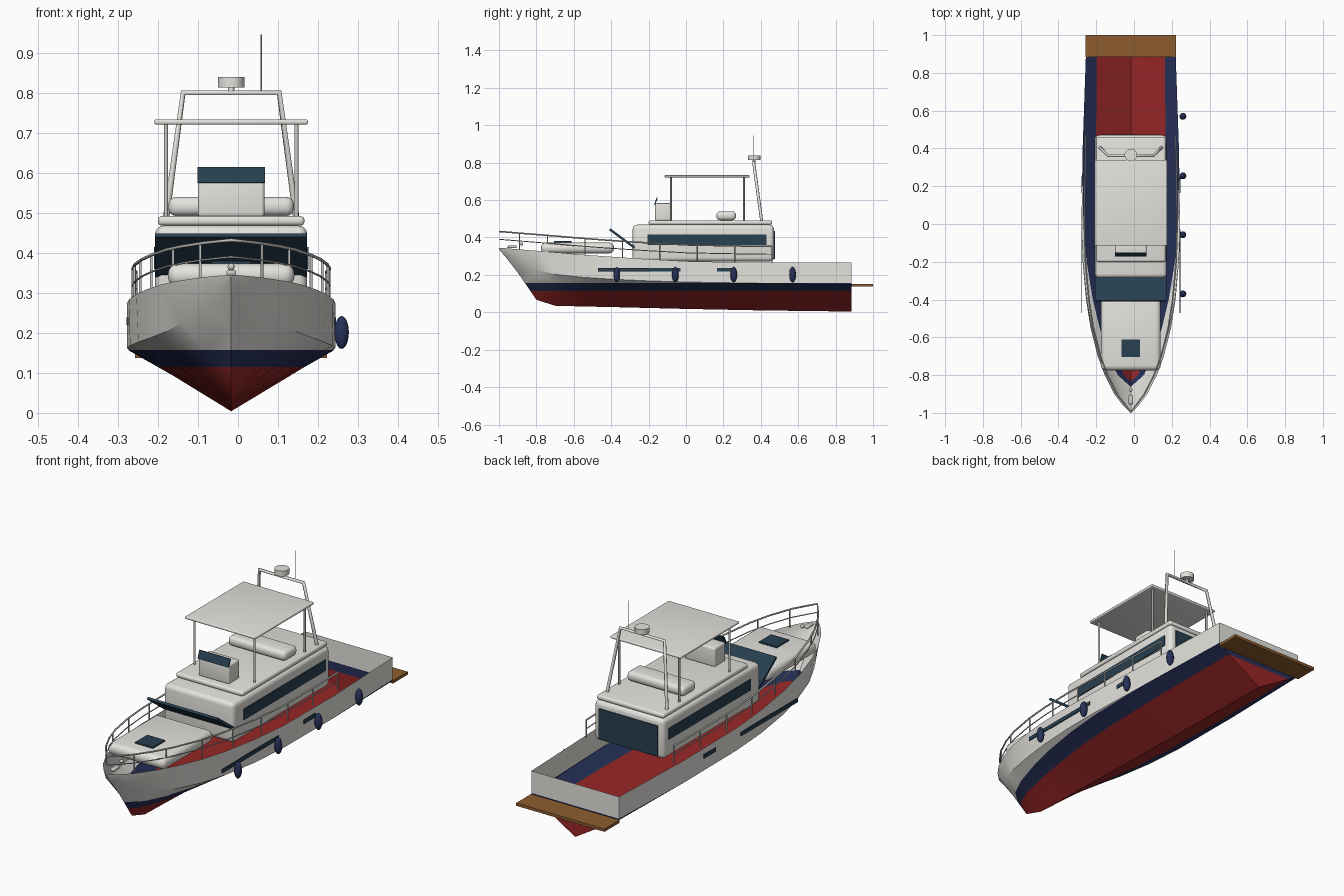
import bpy, bmesh, math
from mathutils import Vector, Matrix

if "Cube" in bpy.data.objects:
    bpy.data.objects.remove(bpy.data.objects["Cube"])

CX = -0.017  # centreline of the boat
made = []


def material(name, r, g, b):
    m = bpy.data.materials.new(name)
    m.use_nodes = True
    m.diffuse_color = (r, g, b, 1)
    bsdf = next(n for n in m.node_tree.nodes if n.type == 'BSDF_PRINCIPLED')
    bsdf.inputs["Base Color"].default_value = (r, g, b, 1)
    bsdf.inputs["Roughness"].default_value = 0.5
    return m


white = material("white", 0.78, 0.77, 0.73)
navy = material("navy", 0.02, 0.03, 0.1)
red = material("red", 0.32, 0.02, 0.02)
glass = material("dark_glass", 0.02, 0.05, 0.08)
wood = material("wood", 0.27, 0.11, 0.03)
metal = material("metal", 0.6, 0.6, 0.58)


def finish(bm, name, *mats):
    bmesh.ops.recalc_face_normals(bm, faces=bm.faces)
    mesh = bpy.data.meshes.new(name)
    bm.to_mesh(mesh)
    bm.free()
    for m in mats:
        mesh.materials.append(m)
    ob = bpy.data.objects.new(name, mesh)
    bpy.context.collection.objects.link(ob)
    made.append(ob)
    return ob


def box(name, mat, x, y, z, bevel=0.0):
    """Box from (min, max) ranges; x is measured from the centreline."""
    bm = bmesh.new()
    bmesh.ops.create_cube(bm, size=1)
    for v in bm.verts:
        for i, (lo, hi) in enumerate((x, y, z)):
            v.co[i] = lo + (hi - lo) * (v.co[i] + 0.5)
        v.co.x += CX
    if bevel:
        bmesh.ops.bevel(bm, geom=list(bm.edges), offset=bevel, segments=4,
                        profile=0.5, affect='EDGES', clamp_overlap=True)
    return finish(bm, name, mat)


def slanted_pane(name, mat, half, low, high, thick):
    """Thin pane between a low and a high (y, z) edge."""
    a, b = Vector(low), Vector(high)
    n = (b - a).orthogonal().normalized() * thick / 2
    bm = bmesh.new()
    ends = [[bm.verts.new((CX + s * half, p.x, p.y))
             for p in (a - n, b - n, b + n, a + n)] for s in (-1, 1)]
    bm.faces.new(ends[0])
    bm.faces.new(ends[1])
    for i in range(4):
        j = (i + 1) % 4
        bm.faces.new((ends[0][i], ends[0][j], ends[1][j], ends[1][i]))
    return finish(bm, name, mat)


def ball(name, mat, centre, radii):
    bm = bmesh.new()
    bmesh.ops.create_uvsphere(bm, u_segments=20, v_segments=12, radius=1,
                              matrix=Matrix.Translation(centre) @ Matrix.Diagonal((*radii, 1)))
    return finish(bm, name, mat)


def tubes(name, mat, radius, paths):
    """Round tubes along polylines, with x measured from the centreline."""
    cu = bpy.data.curves.new(name, 'CURVE')
    cu.dimensions = '3D'
    cu.bevel_depth = radius
    cu.bevel_resolution = 2
    cu.use_fill_caps = True
    for pts in paths:
        sp = cu.splines.new('POLY')
        sp.points.add(len(pts) - 1)
        for p, (x, y, z) in zip(sp.points, pts):
            p.co = (x + CX, y, z, 1)
    cu.materials.append(mat)
    ob = bpy.data.objects.new(name, cu)
    bpy.context.collection.objects.link(ob)
    return ob


# Hull stations: y, keel z, chine half width, chine z, sheer half width, sheer z
stations = [
    (0.885, 0.004, 0.238, 0.15, 0.238, 0.265),
    (0.4, 0.01, 0.254, 0.155, 0.255, 0.265),
    (0, 0.018, 0.26, 0.162, 0.261, 0.273),
    (-0.2, 0.023, 0.253, 0.168, 0.255, 0.284),
    (-0.4, 0.028, 0.232, 0.177, 0.237, 0.297),
    (-0.55, 0.031, 0.204, 0.187, 0.213, 0.308),
    (-0.7, 0.035, 0.163, 0.203, 0.175, 0.321),
    (-0.8, 0.067, 0.122, 0.226, 0.138, 0.329),
    (-0.9, 0.213, 0.072, 0.272, 0.087, 0.337),
    (-0.96, 0.29, 0.032, 0.312, 0.042, 0.342),
    (-1, 0.337, 0.001, 0.341, 0.002, 0.345),
]

# Open hull shell, cut along the paint lines
bm = bmesh.new()
rows = []
for y, kz, cw, cz, sw, sz in stations:
    section = [(-sw, sz), (-cw, cz), (0, kz), (cw, cz), (sw, sz)]
    rows.append([bm.verts.new((CX + x, y, z)) for x, z in section])
for a, b in zip(rows, rows[1:]):
    for i in range(4):
        bm.faces.new((a[i], a[i + 1], b[i + 1], b[i]))
bm.faces.new(rows[0])
PAINT = (0.115, 0.157)
for level in PAINT:
    bmesh.ops.bisect_plane(bm, geom=bm.verts[:] + bm.edges[:] + bm.faces[:],
                           plane_co=(0, 0, level), plane_no=(0, 0, 1), dist=1e-5)
for f in bm.faces:
    zc = f.calc_center_median().z
    f.material_index = sum(zc > level for level in PAINT)
finish(bm, "hull", red, navy, white)


def sheer(y):
    """Half width and height of the hull's top edge at y."""
    for a, b in zip(stations, stations[1:]):
        if b[0] <= y <= a[0]:
            t = (y - a[0]) / (b[0] - a[0])
            return a[4] + t * (b[4] - a[4]), a[5] + t * (b[5] - a[5])


def rail_point(side, y, lift):
    w, z = sheer(y)
    return (side * max(w - 0.015, 0), y, z + lift)


# Guard rails running around the bow, with stanchions
rail_ys = [0.46, 0.25, 0] + [s[0] for s in stations[3:-1]]
post_ys = [0.46 - 0.2 * i for i in range(7)] + [-0.89]
for name, lift, r in (("top_rail", 0.087, 0.004), ("middle_rail", 0.045, 0.0025)):
    port = [rail_point(1, y, lift) for y in rail_ys]
    starboard = [rail_point(-1, y, lift) for y in reversed(rail_ys)]
    tubes(name, metal, r, [port + [rail_point(1, -0.995, lift)] + starboard])
tubes("rail_stanchions", metal, 0.0035,
      [[rail_point(s, y, 0), rail_point(s, y, 0.087)] for s in (-1, 1) for y in post_ys])

# Swim platform
box("swim_platform", wood, (-0.24, 0.24), (0.885, 1), (0.137, 0.151))

# Cabin, roof deck and foredeck trunk
box("cabin", white, (-0.19, 0.19), (-0.285, 0.47), (0.272, 0.468), 0.022)
box("roof_deck", white, (-0.183, 0.183), (-0.2, 0.46), (0.468, 0.492), 0.01)
box("foredeck_trunk", white, (-0.158, 0.158), (-0.775, -0.385), (0.315, 0.373), 0.026)
box("foredeck_hatch", glass, (-0.048, 0.048), (-0.705, -0.612), (0.371, 0.38))

# Windows
slanted_pane("windscreen", glass, 0.19, (-0.275, 0.345), (-0.408, 0.444), 0.012)
box("rear_door", glass, (-0.16, 0.16), (0.468, 0.475), (0.285, 0.435))
for side, label in ((1, "left"), (-1, "right")):
    def outboard(x):
        return tuple(sorted((side * x, side * (x + 0.005))))
    box(label + "_cabin_window", glass, outboard(0.188), (-0.205, 0.43), (0.36, 0.415))
    for part, span in (("fore", (-0.47, -0.03)), ("aft", (0.165, 0.255))):
        box(f"{label}_{part}_hull_window", glass, outboard(0.257), span, (0.219, 0.238))

# Flybridge console and bench
box("helm_console", white, (-0.083, 0.083), (-0.165, -0.08), (0.49, 0.583), 0.008)
slanted_pane("console_screen", glass, 0.084, (-0.168, 0.575), (-0.153, 0.613), 0.006)
box("flybridge_bench", white, (-0.157, 0.157), (0.163, 0.267), (0.492, 0.54), 0.02)

# Canopy on four posts
box("canopy", white, (-0.192, 0.192), (-0.115, 0.34), (0.721, 0.733), 0.004)
tubes("canopy_posts", metal, 0.005,
      [[(s * 0.163, y, 0.49), (s * 0.163, y, 0.723)] for s in (-1, 1) for y in (-0.08, 0.31)])

# Radar arch, dome and aerial
tubes("radar_arch", white, 0.008,
      [[(-0.163, 0.405, 0.485), (-0.12, 0.362, 0.8), (0.12, 0.362, 0.8), (0.163, 0.405, 0.485)]])
bm = bmesh.new()
bmesh.ops.create_cone(bm, cap_ends=True, segments=32, radius1=0.033, radius2=0.033, depth=0.026,
                      matrix=Matrix.Translation((CX, 0.365, 0.826)))
finish(bm, "radar_dome", white)
tubes("radar_mount", white, 0.008, [[(0, 0.363, 0.8), (0, 0.363, 0.815)]])
tubes("aerial", metal, 0.0015, [[(0.075, 0.362, 0.8), (0.075, 0.362, 0.946)]])

# Bow fittings
box("bow_roller", metal, (-0.012, 0.012), (-0.955, -0.905), (0.343, 0.357), 0.006)
ball("windlass", metal, (CX, -0.88, 0.365), (0.009, 0.009, 0.009))

# Fenders along the left side
for i, y in enumerate((-0.37, -0.057, 0.255, 0.57)):
    ball(f"fender_{i + 1}", navy, (0.259, y, 0.201), (0.018, 0.018, 0.041))

# Smooth shading with sharp edges kept
bpy.ops.object.select_all(action='DESELECT')
for ob in made:
    ob.select_set(True)
bpy.context.view_layer.objects.active = made[0]
bpy.ops.object.shade_smooth_by_angle(angle=math.radians(30))
